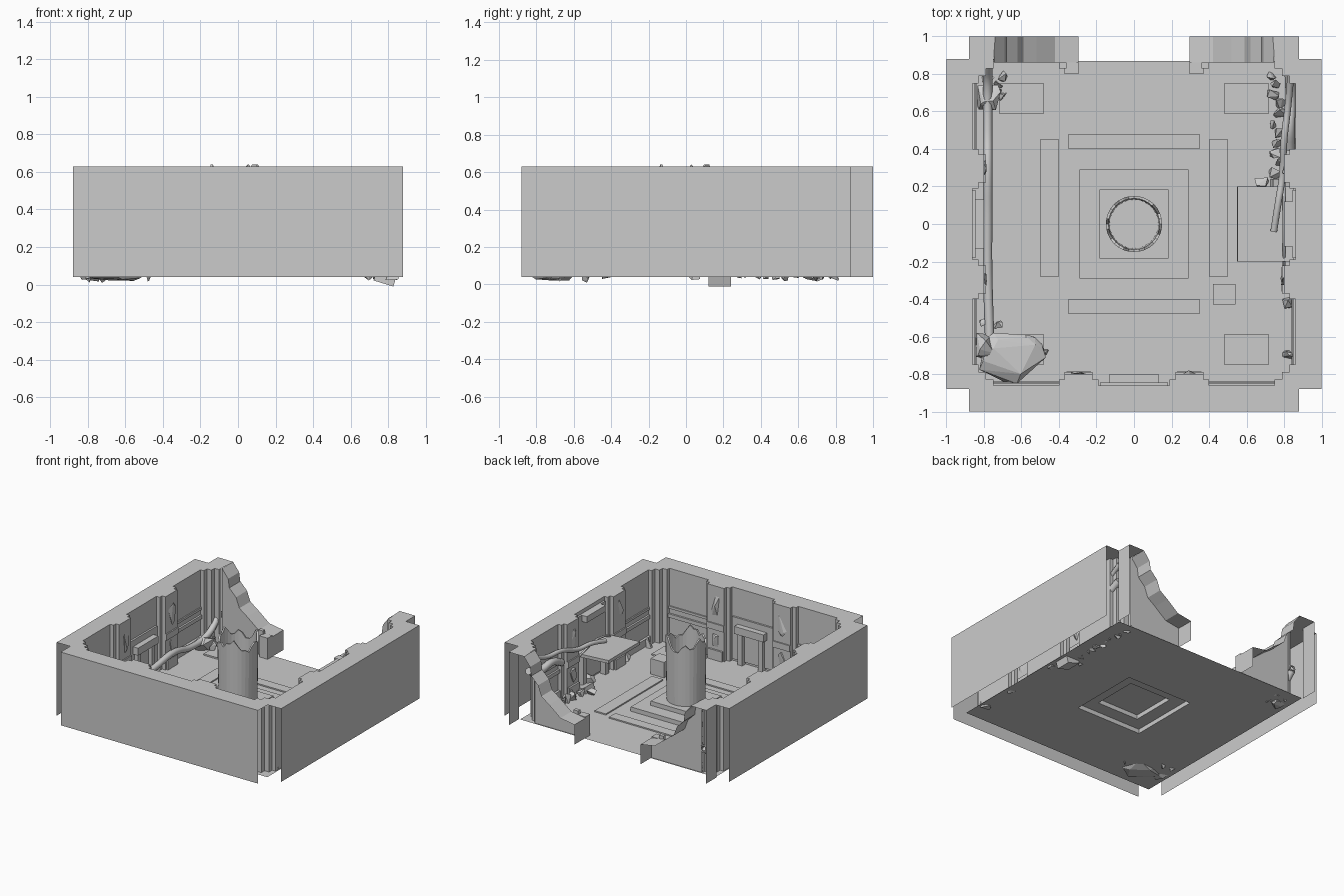
import bpy, bmesh, math, random
from mathutils import Vector, Matrix

if "Cube" in bpy.data.objects:
    bpy.data.objects.remove(bpy.data.objects["Cube"])

random.seed(4)
TOP, LOW = 0.63, 0.04


def mesh(name, verts, faces, mirror=False):
    me = bpy.data.meshes.new(name)
    me.from_pydata(verts, [], faces)
    ob = bpy.data.objects.new(name, me)
    bpy.context.collection.objects.link(ob)
    if mirror:
        ob.modifiers.new("mirror", 'MIRROR')
    return ob


def from_bm(name, bm):
    ob = mesh(name, [], [])
    bm.to_mesh(ob.data)
    bm.free()
    return ob


def strip(name, a, b, mirror=False):
    """Ribbon of quads between two equally long point rows."""
    n = len(a)
    return mesh(name, a + b, [(i, i + 1, n + i + 1, n + i) for i in range(n - 1)], mirror)


def box(name, lo, hi, rot=0):
    bm = bmesh.new()
    bmesh.ops.create_cube(bm, size=1)
    c = [(p + q) / 2 for p, q in zip(lo, hi)]
    s = [abs(q - p) for p, q in zip(lo, hi)]
    bm.transform(Matrix.Translation(c) @ Matrix.Rotation(rot, 4, 'Y') @ Matrix.Diagonal((*s, 1)))
    return from_bm(name, bm)


def wall_point(side, t, d, z):
    return {"front": (t, -d, z), "left": (-d, t, z), "right": (d, t, z)}[side]


def wall_box(name, side, t0, t1, d0, d1, z0, z1):
    return box(side + "_" + name, wall_point(side, t0, d0, z0), wall_point(side, t1, d1, z1))


def pipe(name, pts, r, sides=2):
    cu = bpy.data.curves.new(name, 'CURVE')
    cu.dimensions = '3D'
    cu.bevel_depth, cu.bevel_resolution, cu.use_fill_caps = r, sides, True
    cu.resolution_u = 5
    sp = cu.splines.new('BEZIER')
    sp.bezier_points.add(len(pts) - 1)
    for bp, p in zip(sp.bezier_points, pts):
        bp.co = p
        bp.handle_left_type = bp.handle_right_type = 'AUTO'
    ob = bpy.data.objects.new(name, cu)
    bpy.context.collection.objects.link(ob)
    return ob


def rock(name, c, size, n=11):
    bm = bmesh.new()
    for _ in range(n):
        v = Vector([random.uniform(-1, 1) for _ in range(3)]).normalized()
        bm.verts.new([c[i] + v[i] * size[i] for i in range(3)])
    res = bmesh.ops.convex_hull(bm, input=bm.verts)
    bmesh.ops.delete(bm, geom=[v for v in bm.verts if not v.link_faces], context='VERTS')
    return from_bm(name, bm)


# Inner wall plan: (along wall, distance from centre), recessed bays and stepped pillars
half = [(0, .86), (.19, .86), (.19, .83), (.22, .83), (.22, .80), (.37, .80), (.37, .83),
        (.40, .83), (.40, .86), (.75, .86), (.75, .83), (.79, .83), (.79, .79)]
inner = [(t, -d) for t, d in half]
inner += [(d, -t) for t, d in half[-2::-1]]
inner += [(d, t) for t, d in half[1:]]
inner += [(t, d) for t, d in half[-2:-5:-1]]
strip("inner_walls", [(x, y, TOP) for x, y in inner], [(x, y, LOW) for x, y in inner], True)

# Flat wall tops
outer = [(.74, 1), (.88, 1), (.88, .88), (1, .88), (1, -.88), (.88, -.88), (.88, -1), (0, -1)]
ring = inner + outer
mesh("wall_tops", [(x, y, TOP) for x, y in ring], [list(range(len(ring)))], True)

# Outer wall sheets
strip("side_outer_walls", [(1, -.88, TOP), (1, .88, TOP)], [(1, -.88, LOW), (1, .88, LOW)], True)
strip("front_outer_wall", [(-.88, -1, TOP), (.88, -1, TOP)], [(-.88, -1, LOW), (.88, -1, LOW)])

# Broken back wall: crumbling edge, inner sheet and stub pillar
edge = [(.88, .63), (.745, .63), (.69, .56), (.68, .49), (.62, .43), (.59, .35),
        (.52, .30), (.42, .22), (.295, .20), (.295, .04)]
strip("broken_edge", [(x, .86, z) for x, z in edge[1:]], [(x, 1, z) for x, z in edge[1:]], True)
sheet = [(x, .86, z) for x, z in edge[1:]] + [(.745, .86, LOW)]
mesh("broken_wall_sheet", sheet, [list(range(len(sheet)))], True)
strip("back_wall_end", [(.88, .87, TOP), (.88, 1, TOP)], [(.88, .87, LOW), (.88, 1, LOW)], True)
for s, side in ((-1, "left"), (1, "right")):
    box(side + "_back_stub", (s * .295, .80, LOW), (s * .37, .86, .21))
    box(side + "_back_stub_step", (s * .36, .83, LOW), (s * .40, .86, .24))

# Wall port seen behind the broken wall
bpy.ops.mesh.primitive_torus_add(location=(-.774, .875, .25), rotation=(math.pi / 2, 0, 0),
                                 major_radius=.022, minor_radius=.007,
                                 major_segments=12, minor_segments=6)
bpy.context.object.name = "wall_port"

# Floor with two-step centre plinth, as a four-sided lathe
levels = [(.87, .04), (.29, .04), (.29, .075), (.185, .075), (.185, .11)]
fv = [(sx * r, sy * r, z) for r, z in levels for sx, sy in ((-1, -1), (1, -1), (1, 1), (-1, 1))]
ff = [(4 * k + i, 4 * k + (i + 1) % 4, 4 * k + 4 + (i + 1) % 4, 4 * k + 4 + i)
      for k in range(len(levels) - 1) for i in range(4)]
mesh("floor", fv, ff + [(16, 17, 18, 19)])

# Raised floor plates
for sx in (-1, 1):
    for sy in (-1, 1):
        box("corner_floor_plate", (sx * .48, sy * .59, LOW), (sx * .72, sy * .75, .052))
    box("side_floor_strip", (sx * .40, -.28, LOW), (sx * .50, .45, .05))
    box("cross_floor_strip", (-.35, sx * .40, LOW), (.35, sx * .48, .05))

# Broken hollow column
N = 32
jag = [.60, .57, .61, .64, .60, .56, .54, .58]
rows = []
for r0, r1 in ((.142, .150), (.130, .136)):
    for r, base in ((r0, True), (r1, False)):
        rows.append([(r * math.cos(2 * math.pi * i / N), r * math.sin(2 * math.pi * i / N),
                      .11 if base else jag[(i * 3 // 4) % 8]) for i in range(N)])
cv = rows[0] + rows[1] + rows[3] + rows[2]
mesh("broken_column", cv, [(k * N + i, k * N + (i + 1) % N, k * N + N + (i + 1) % N, k * N + N + i)
                           for k in range(3) for i in range(N)])
box("floor_crate", (.42, -.43, LOW), (.54, -.32, .165))

# Repeated wall trim
for side in ("front", "left", "right"):
    for s in (-1, 1):
        wall_box("bay_skirting", side, s * .40, s * .75, .84, .86, LOW, .10)
        wall_box("bay_rail", side, s * .40, s * .75, .845, .86, .24, .27)
        wall_box("bay_upper_rail", side, s * .40, s * .75, .85, .86, .31, .33)
        wall_box("pillar_foot", side, s * .23, s * .36, .785, .81, LOW, .12)
        wall_box("pillar_band", side, s * .22, s * .37, .79, .81, .28, .33)
        # broken cladding shards on each pillar
        for z, h in ((.20, .07), (.48, .11)):
            c = wall_point(side, s * .30, .80, z)
            w = (.045, .02, h) if side == "front" else (.02, .045, h)
            rock(side + "_pillar_shard", c, w)

# Wall consoles in the centre bays
for side in ("front", "left"):
    wall_box("console_bar", side, -.13, .13, .80, .86, .29, .35)
    wall_box("console_back", side, -.18, .18, .845, .86, .06, .40)
    for s in (-1, 1):
        wall_box("console_leg", side, s * .07, s * .11, .815, .86, LOW, .29)
wall_box("upper_console", "right", -.12, .12, .80, .86, .55, .60)
wall_box("console_back", "right", -.18, .18, .845, .86, .06, .60)

# Fallen plate on the right wall
box("wall_table", (.55, -.2, .31), (.85, .2, .335), .06)
for s in (-1, 1):
    wall_box("table_leg", "right", s * .12, s * .16, .80, .85, LOW, .31)

# Sagging pipes
pipe("left_pipe", [(-.78, .87, .24), (-.78, .74, .14), (-.78, .50, .12), (-.78, .30, .16),
                   (-.78, .05, .13), (-.78, -.25, .10), (-.77, -.60, .09)], .025)
pipe("right_pipe", [(.84, .84, .55), (.82, .62, .46), (.80, .45, .45), (.79, .25, .39),
                    (.77, .12, .39), (.745, -.04, .36)], .018)
pipe("right_thick_pipe", [(.83, .82, .42), (.835, .68, .36), (.83, .52, .38), (.83, .40, .33)], .028)
pipe("right_thin_pipe", [(.80, .30, .30), (.80, -.10, .36), (.80, -.32, .20)], .008)

# Rubble
rock("large_boulder", (-.665, -.71, .085), (.20, .15, .078), 26)
rock("side_boulder", (-.80, -.66, .10), (.07, .10, .085), 14)
rock("back_boulder", (-.77, .68, .08), (.09, .09, .07), 14)
for i in range(7):
    rock("left_rubble", (-.75 + random.uniform(-.06, .08), .74 + random.uniform(-.1, .1), .07),
         (.03, .03, .045), 8)
for i in range(11):
    rock("right_rubble", (.76 + random.uniform(-.03, .03), .27 + i * .053, .065),
         (.04, .035, .05), 8)
for x, y, r in ((.68, .23, .04), (.82, .05, .045), (.82, -.42, .035), (.82, -.71, .045),
                (-.47, -.68, .02), (-.72, -.54, .03), (-.80, -.53, .03)):
    rock("loose_rubble", (x, y, .06), (r, r, .055), 10)
box("rubble_slab", (.73, .12, .004), (.84, .24, .07), .3)
